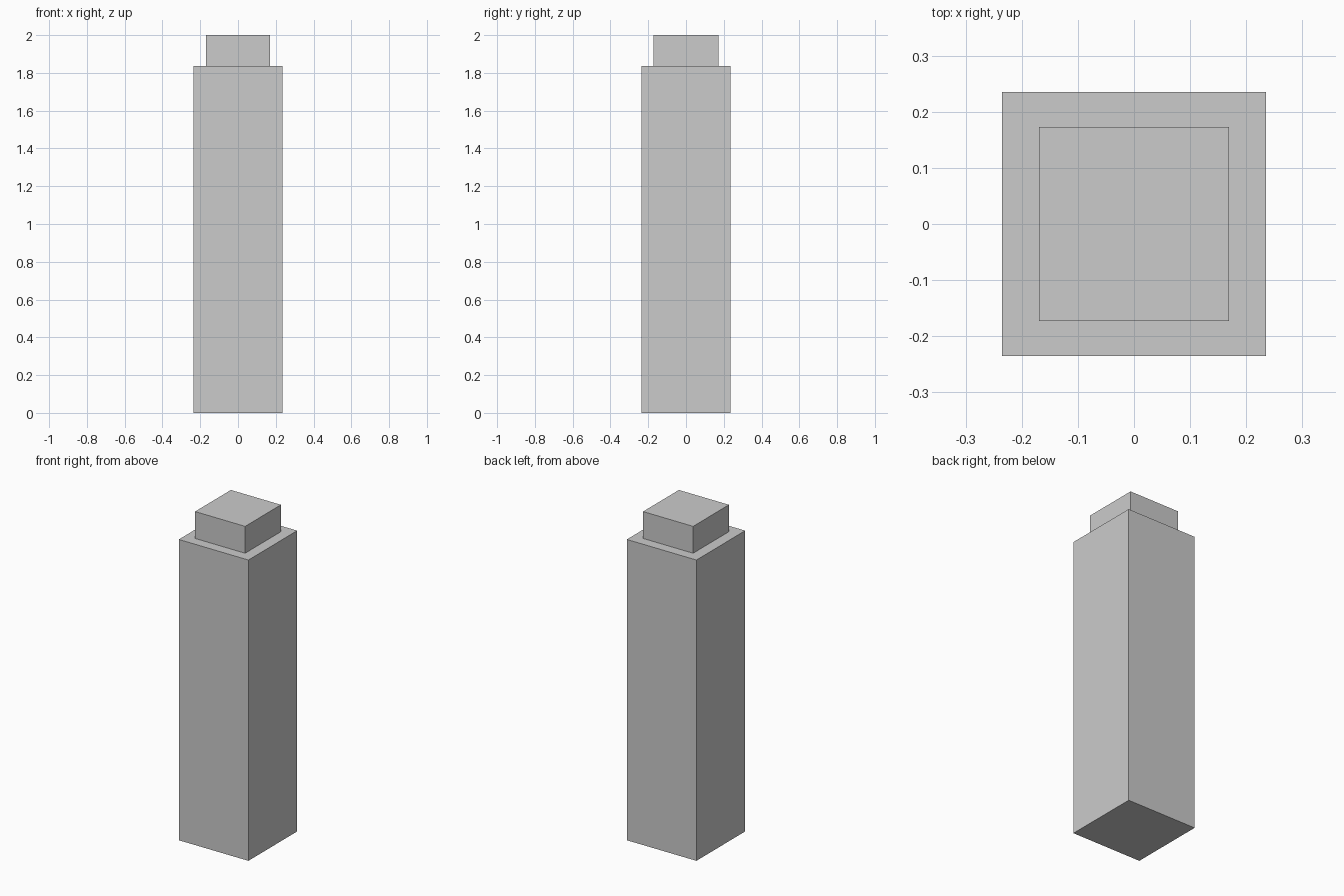
import bpy
import bmesh
from mathutils import Matrix

if "Cube" in bpy.data.objects:
    bpy.data.objects.remove(bpy.data.objects["Cube"])


def box(name, width, depth, z0, z1):
    """Upright box centred on the z axis between two heights."""
    bm = bmesh.new()
    bmesh.ops.create_cube(
        bm, size=1.0,
        matrix=Matrix.Translation((0, 0, (z0 + z1) / 2))
        @ Matrix.Diagonal((width, depth, z1 - z0, 1)))
    mesh = bpy.data.meshes.new(name)
    bm.to_mesh(mesh)
    bm.free()
    obj = bpy.data.objects.new(name, mesh)
    bpy.context.collection.objects.link(obj)
    return obj


SHOULDER = 1.836

# Tall square body
box("body", 0.47, 0.47, 0.0, SHOULDER)

# Smaller cap resting on the shoulder
box("cap", 0.338, 0.345, SHOULDER, 2.0)
